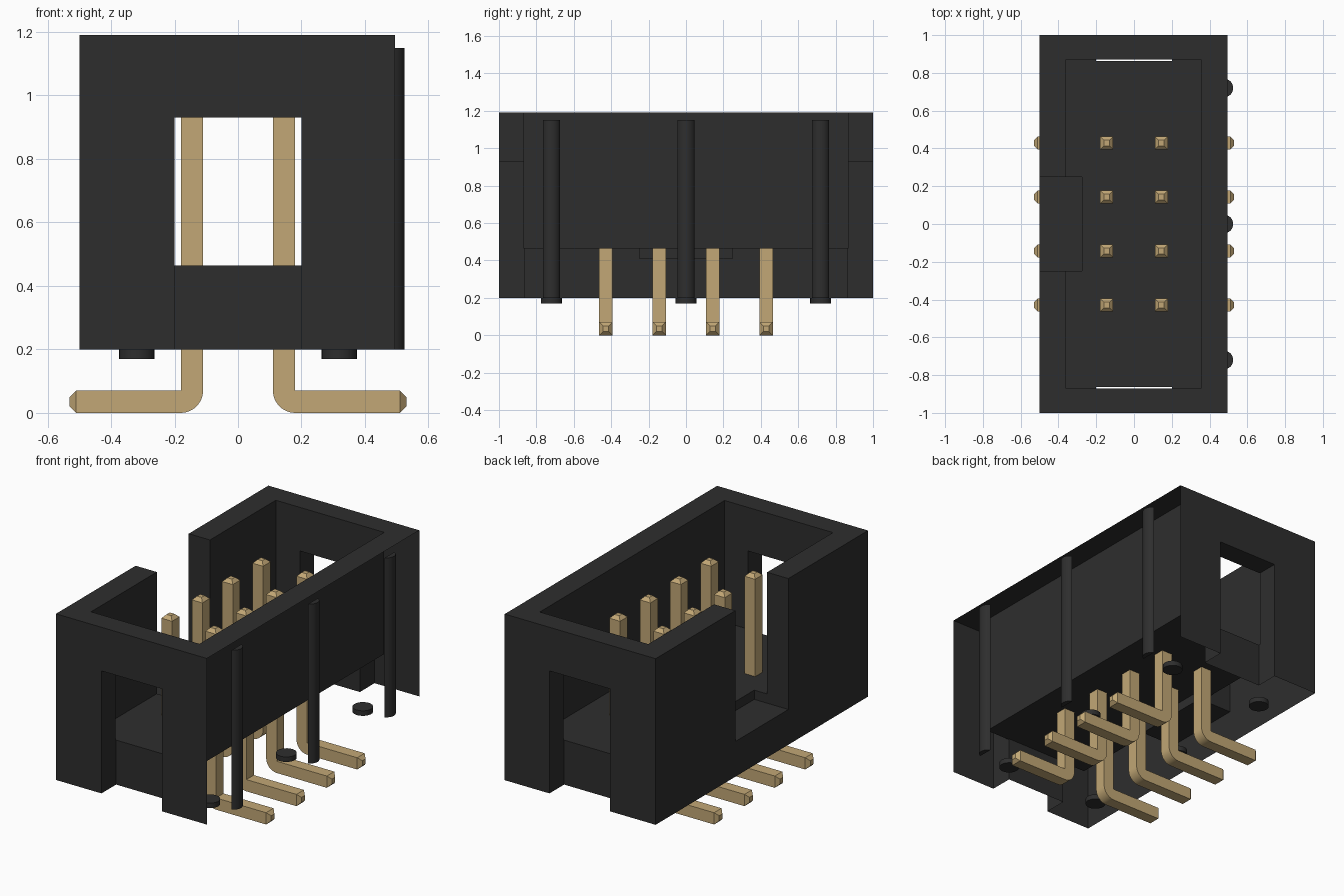
import bpy, bmesh, math

cube = bpy.data.objects.get("Cube")
if cube:
    bpy.data.objects.remove(cube, do_unlink=True)


def material(name, rgb, rough):
    m = bpy.data.materials.new(name)
    m.use_nodes = True
    m.diffuse_color = (*rgb, 1)
    bsdf = m.node_tree.nodes["Principled BSDF"]
    bsdf.inputs["Base Color"].default_value = (*rgb, 1)
    bsdf.inputs["Roughness"].default_value = rough
    return m


BLACK = material("black plastic", (0.027, 0.027, 0.027), 0.6)
GOLD = material("gold metal", (0.54, 0.39, 0.18), 0.5)


def add_object(name, mesh, mat=None, loc=(0, 0, 0)):
    ob = bpy.data.objects.new(name, mesh)
    bpy.context.collection.objects.link(ob)
    ob.location = loc
    if mat and not mesh.materials:
        mesh.materials.append(mat)
    return ob


def to_mesh(bm, name):
    bmesh.ops.recalc_face_normals(bm, faces=bm.faces)
    mesh = bpy.data.meshes.new(name)
    bm.to_mesh(mesh)
    bm.free()
    return mesh


def box(name, lo, hi, mat=None):
    bm = bmesh.new()
    bmesh.ops.create_cube(bm, size=1)
    for v in bm.verts:
        v.co = [lo[i] + (v.co[i] + 0.5) * (hi[i] - lo[i]) for i in range(3)]
    return add_object(name, to_mesh(bm, name), mat)


def smooth(ob):
    bpy.ops.object.select_all(action='DESELECT')
    ob.select_set(True)
    bpy.context.view_layer.objects.active = ob
    bpy.ops.object.shade_smooth_by_angle(angle=math.radians(35))


# Housing: block with cavity, key notch and an end slot at each end
X0, X1, BASE, TOP = -0.5, 0.495, 0.2, 1.19
housing = box("housing", (X0, -1, BASE), (X1, 1, TOP), BLACK)
cutters = [
    box("cavity_cutter", (-0.36, -0.87, 0.465), (0.355, 0.87, 1.4)),
    box("notch_cutter", (-0.7, -0.25, 0.41), (-0.275, 0.25, 1.4)),
    box("front_slot_cutter", (-0.2, -1.2, 0.1), (0.2, -0.862, 0.93)),
    box("back_slot_cutter", (-0.2, 0.862, 0.1), (0.2, 1.2, 0.93)),
]
bpy.context.view_layer.objects.active = housing
for cutter in cutters:
    cutter.hide_render = True
    mod = housing.modifiers.new("cut", 'BOOLEAN')
    mod.operation = 'DIFFERENCE'
    mod.solver = 'EXACT'
    mod.object = cutter
    bpy.ops.object.modifier_apply(modifier=mod.name)
    bpy.data.objects.remove(cutter, do_unlink=True)

# The housing is a shell, open underneath and on its ribbed side
bm = bmesh.new()
bm.from_mesh(housing.data)
open_faces = [f for f in bm.faces
              if all(abs(v.co.z - BASE) < 1e-4 for v in f.verts)
              or all(abs(v.co.x - X1) < 1e-4 for v in f.verts)]
bmesh.ops.delete(bm, geom=open_faces, context='FACES')
bm.to_mesh(housing.data)
bm.free()

# Rounded ribs on the open side
bm = bmesh.new()
half = math.acos(0.02 / 0.05)
arc = [(0.475 + 0.05 * math.cos(a), 0.05 * math.sin(a))
       for a in (half * (i / 6 - 1) for i in range(13))]
low = [bm.verts.new((x, y, BASE)) for x, y in arc]
face = bm.faces.new(low)
ext = bmesh.ops.extrude_face_region(bm, geom=[face])
for g in ext["geom"]:
    if isinstance(g, bmesh.types.BMVert):
        g.co.z = 1.15
if not face.is_valid or len(bm.faces) < 15:
    bm.faces.new(low)
rib_mesh = to_mesh(bm, "rib")

# Small round standoff feet
bm = bmesh.new()
bmesh.ops.create_cone(bm, cap_ends=True, segments=24, radius1=0.056,
                      radius2=0.056, depth=0.03)
foot_mesh = to_mesh(bm, "foot")

for i, y in enumerate((-0.72, 0, 0.72), 1):
    rib = add_object(f"rib_{i}", rib_mesh, BLACK, (0, y, 0))
    for side, s in (("left", 1), ("right", -1)):
        foot = add_object(f"foot_{side}_{i}", foot_mesh, BLACK,
                          (s * 0.319, y, 0.185))
smooth(rib)
smooth(foot)


# Bent pins: square section swept through a right angle, tapered at both tips
def pin_mesh(s):
    w, bend_x = 0.07, 0.18
    stations = [((0.53, 0.05), (0.53, 0.02), 0.015),
                ((0.51, w), (0.51, 0), w / 2)]
    for i in range(9):
        a = -math.pi / 2 - i / 8 * math.pi / 2
        stations.append(((bend_x, w),
                         (bend_x + w * math.cos(a), w + w * math.sin(a)), w / 2))
    stations += [((bend_x, 1.045), (bend_x - w, 1.045), w / 2),
                 ((0.16, 1.065), (0.13, 1.065), 0.015)]
    bm = bmesh.new()
    rings = []
    for (ix, iz), (ox, oz), h in stations:
        rings.append([bm.verts.new(c) for c in (
            (s * ix, -h, iz), (s * ix, h, iz), (s * ox, h, oz), (s * ox, -h, oz))])
    for a, b in zip(rings, rings[1:]):
        for k in range(4):
            n = (k + 1) % 4
            bm.faces.new((a[k], a[n], b[n], b[k]))
    bm.faces.new(rings[0])
    bm.faces.new(rings[-1])
    bmesh.ops.remove_doubles(bm, verts=bm.verts, dist=1e-5)
    return to_mesh(bm, "pin")


for side, s in (("left", 1), ("right", -1)):
    mesh = pin_mesh(s)
    for i in range(4):
        pin = add_object(f"pin_{side}_{i + 1}", mesh, GOLD,
                         (0, (i - 1.5) * 0.286, 0))
    smooth(pin)

bpy.ops.object.select_all(action='DESELECT')
